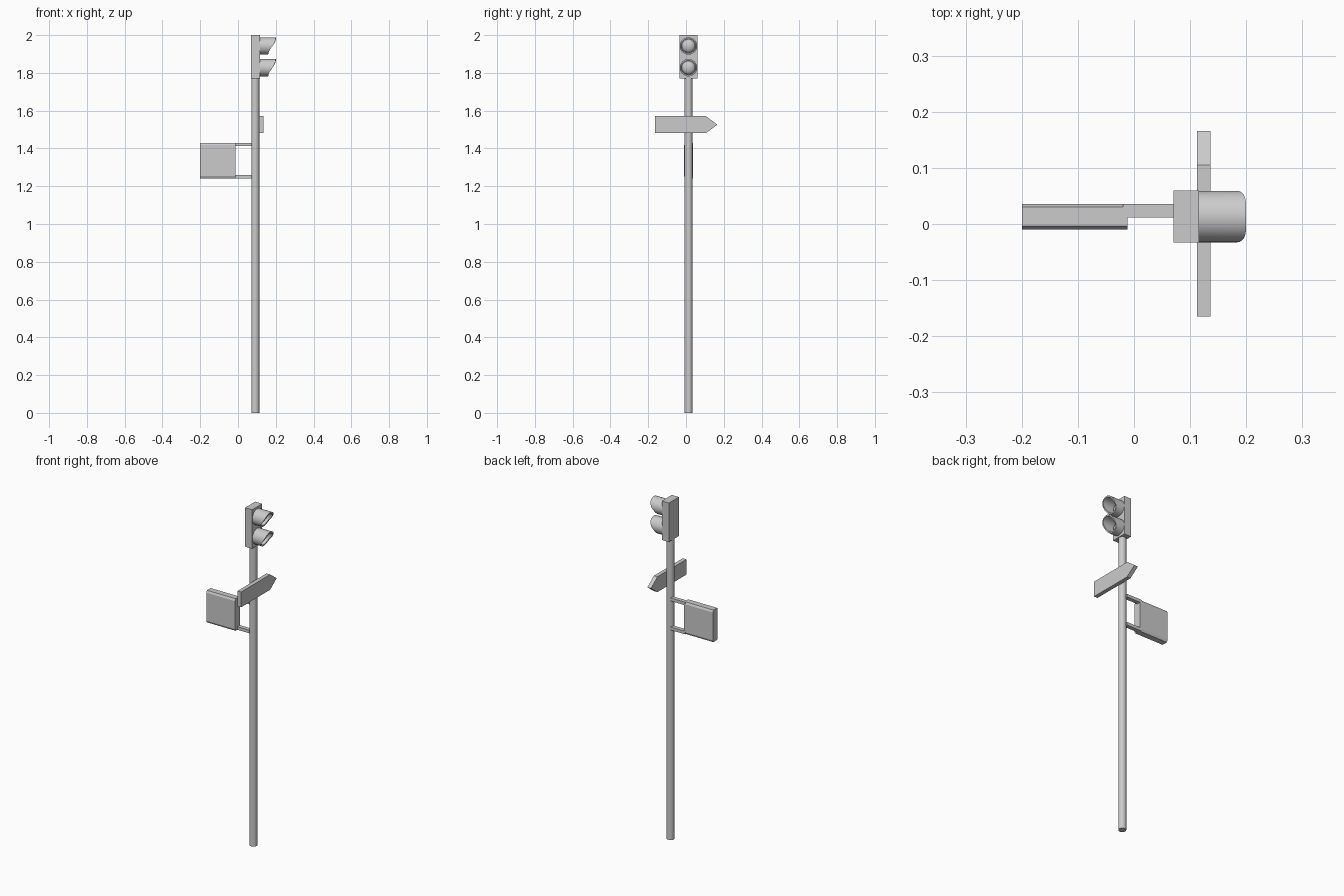
import bpy, bmesh, math

if "Cube" in bpy.data.objects:
    bpy.data.objects.remove(bpy.data.objects["Cube"])

YC = 0.0132          # shared y centre of pole and signal head
POLE_X, POLE_R = 0.0915, 0.0213


def finish(name, bm, smooth=False):
    bmesh.ops.recalc_face_normals(bm, faces=bm.faces)
    mesh = bpy.data.meshes.new(name)
    bm.to_mesh(mesh)
    bm.free()
    obj = bpy.data.objects.new(name, mesh)
    bpy.context.collection.objects.link(obj)
    if smooth:
        bpy.ops.object.select_all(action='DESELECT')
        obj.select_set(True)
        bpy.context.view_layer.objects.active = obj
        bpy.ops.object.shade_smooth_by_angle(angle=math.radians(35))
    return obj


def prism(name, profile, x0, x1):
    """Extrude a (y, z) profile along x."""
    bm = bmesh.new()
    a = [bm.verts.new((x0, y, z)) for y, z in profile]
    b = [bm.verts.new((x1, y, z)) for y, z in profile]
    n = len(profile)
    bm.faces.new(a)
    bm.faces.new(b)
    for i in range(n):
        j = (i + 1) % n
        bm.faces.new((a[i], a[j], b[j], b[i]))
    return finish(name, bm)


def box(name, x0, x1, y0, y1, z0, z1):
    return prism(name, [(y0, z0), (y1, z0), (y1, z1), (y0, z1)], x0, x1)


def loft(name, rings, close=False, cap=False):
    """Skin a list of equal-length point rings."""
    bm = bmesh.new()
    vs = [[bm.verts.new(p) for p in r] for r in rings]
    n = len(vs[0])
    pairs = list(zip(vs, vs[1:])) + ([(vs[-1], vs[0])] if close else [])
    for a, b in pairs:
        for i in range(n):
            j = (i + 1) % n
            bm.faces.new((a[i], a[j], b[j], b[i]))
    if cap:
        bm.faces.new(vs[0])
        bm.faces.new(vs[-1])
    return finish(name, bm, smooth=True)


def visor(name, zc):
    """Hooded tube, long at the top and cut back underneath."""
    def ring(r, x_of):
        pts = []
        for i in range(32):
            t = 2 * math.pi * i / 32
            pts.append((x_of(math.sin(t)), YC + r * math.cos(t), zc + r * math.sin(t)))
        return pts

    def front(t):
        return 0.183 + (0.017 if t > 0 else 0.023) * math.sin(math.pi / 2 * t)

    def back(t):
        return 0.115

    loft(name, [ring(0.046, back), ring(0.046, front),
                ring(0.038, front), ring(0.038, back)], close=True)


def lens(name, zc):
    rings = []
    for k in range(7):
        a = math.radians(k * 14.5)
        r = 0.036 * math.cos(a)
        rings.append([(0.115 + 0.022 * math.sin(a),
                       YC + r * math.cos(2 * math.pi * i / 32),
                       zc + r * math.sin(2 * math.pi * i / 32)) for i in range(32)])
    loft(name, rings, cap=True)


# Pole
loft("pole", [[(POLE_X + POLE_R * math.cos(2 * math.pi * i / 16),
                YC + POLE_R * math.sin(2 * math.pi * i / 16), z)
               for i in range(16)] for z in (0, 1.78)], cap=True)

# Signal head with two hooded lamps
box("signal_housing", 0.07, 0.116, YC - 0.0465, YC + 0.0465, 1.77, 2.0)
for label, z in (("upper", 1.9425), ("lower", 1.8275)):
    visor(label + "_visor", z)
    lens(label + "_lens", z)

# Arrow-shaped direction sign
prism("arrow_sign", [(-0.165, 1.481), (0.105, 1.481), (0.166, 1.526),
                     (0.105, 1.571), (-0.165, 1.571)], 0.1125, 0.136)

# Side panel with softened long edges
c = 0.006
prism("side_panel", [(-0.01 + c, 1.241), (0.036 - c, 1.241), (0.036, 1.253),
                     (0.036, 1.418), (0.036 - c, 1.43), (-0.01 + c, 1.43),
                     (-0.01, 1.418), (-0.01, 1.253)], -0.2, -0.012)

# Two arms holding the panel to the pole
for label, z in (("upper", 1.412), ("lower", 1.241)):
    box(label + "_arm", -0.02, 0.078, 0.012, 0.036, z, z + 0.018)
